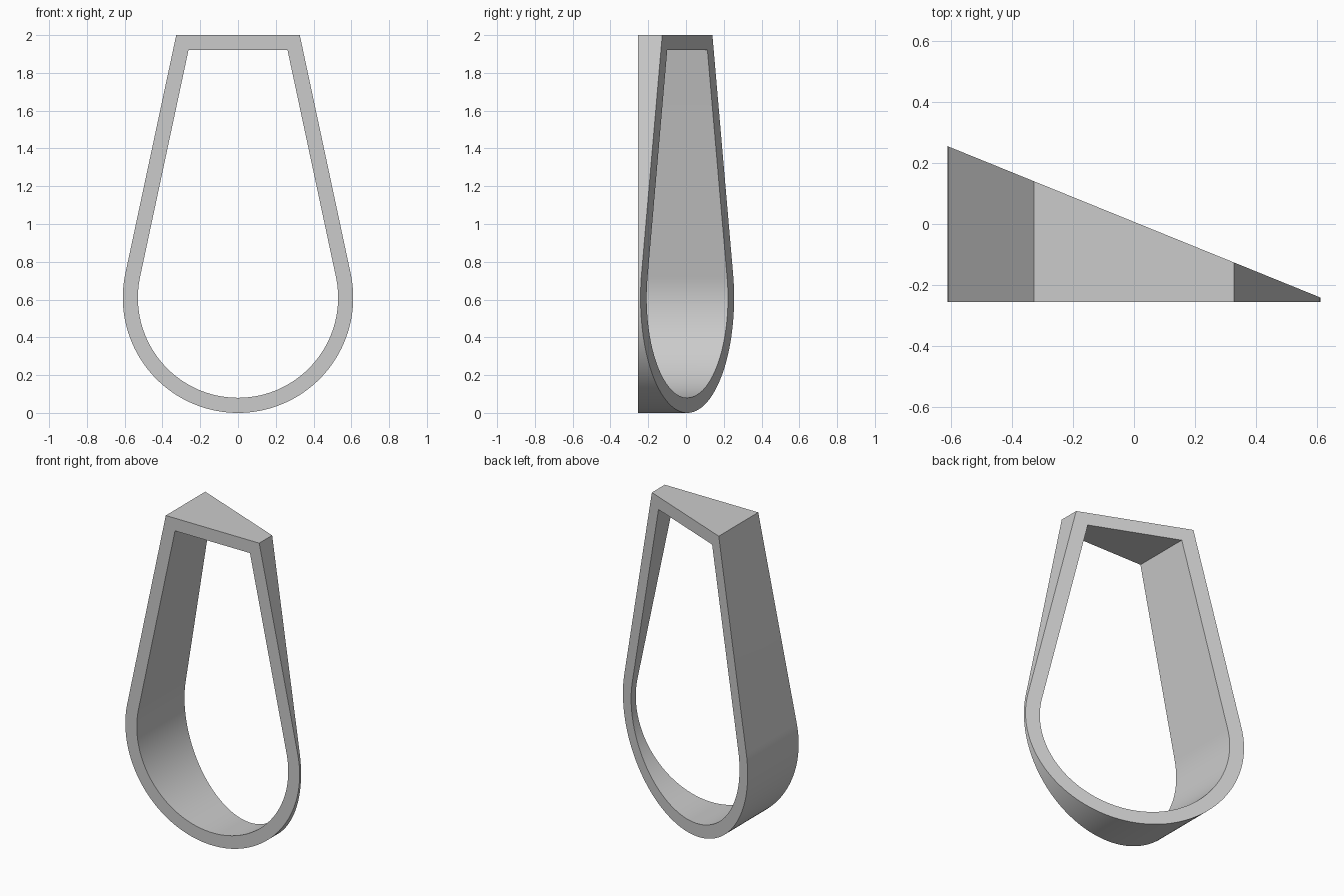
import bpy, bmesh, math

cube = bpy.data.objects.get("Cube")
if cube:
    bpy.data.objects.remove(cube, do_unlink=True)

CENTRE_Z, TOP_Z, RADIUS, TOP_HALF, WALL = 0.61, 2.0, 0.61, 0.327, 0.08
FRONT_Y = -0.255
STEPS = 96


def back_y(x):
    # slanted back plane, deep on the right and thin on the left
    return 0.007 - 0.406 * x


def outline(radius, top_half, top_z):
    # round bottom joined by tangent lines to a flat top
    rise = top_z - CENTRE_Z
    start = math.atan2(rise, top_half) - math.acos(radius / math.hypot(rise, top_half))
    sweep = math.pi + 2 * start
    pts = [(-top_half, top_z), (top_half, top_z)]
    for i in range(STEPS + 1):
        a = start - sweep * i / STEPS
        pts.append((radius * math.cos(a), CENTRE_Z + radius * math.sin(a)))
    return pts


# Inner outline keeps a constant wall thickness
slope = math.atan2(RADIUS - TOP_HALF, TOP_Z - CENTRE_Z)
outer = outline(RADIUS, TOP_HALF, TOP_Z)
tilt = math.atan2(outer[2][1] - CENTRE_Z, outer[2][0])
inner_half = TOP_HALF + WALL * math.tan(tilt) - WALL / math.cos(tilt)
inner = outline(RADIUS - WALL, inner_half, TOP_Z - WALL)

# Wedge-shaped ring
bm = bmesh.new()
loops = []
for pts in (outer, inner):
    loops.append([bm.verts.new((x, FRONT_Y, z)) for x, z in pts])
    loops.append([bm.verts.new((x, back_y(x), z)) for x, z in pts])
of, ob, nf, nb = loops
count = len(outer)
for i in range(count):
    j = (i + 1) % count
    for a, b in ((of, ob), (ob, nb), (nb, nf), (nf, of)):
        bm.faces.new((a[i], a[j], b[j], b[i]))
bmesh.ops.recalc_face_normals(bm, faces=bm.faces)
mesh = bpy.data.meshes.new("wedge_ring")
bm.to_mesh(mesh)
bm.free()

# Plain grey
grey = bpy.data.materials.new("light_grey")
grey.use_nodes = True
colour = (0.6, 0.6, 0.6, 1.0)
grey.diffuse_color = colour
grey.node_tree.nodes["Principled BSDF"].inputs["Base Color"].default_value = colour
mesh.materials.append(grey)

ring = bpy.data.objects.new("wedge_ring", mesh)
bpy.context.collection.objects.link(ring)
bpy.ops.object.select_all(action="DESELECT")
ring.select_set(True)
bpy.context.view_layer.objects.active = ring
bpy.ops.object.shade_smooth_by_angle(angle=math.radians(30))
